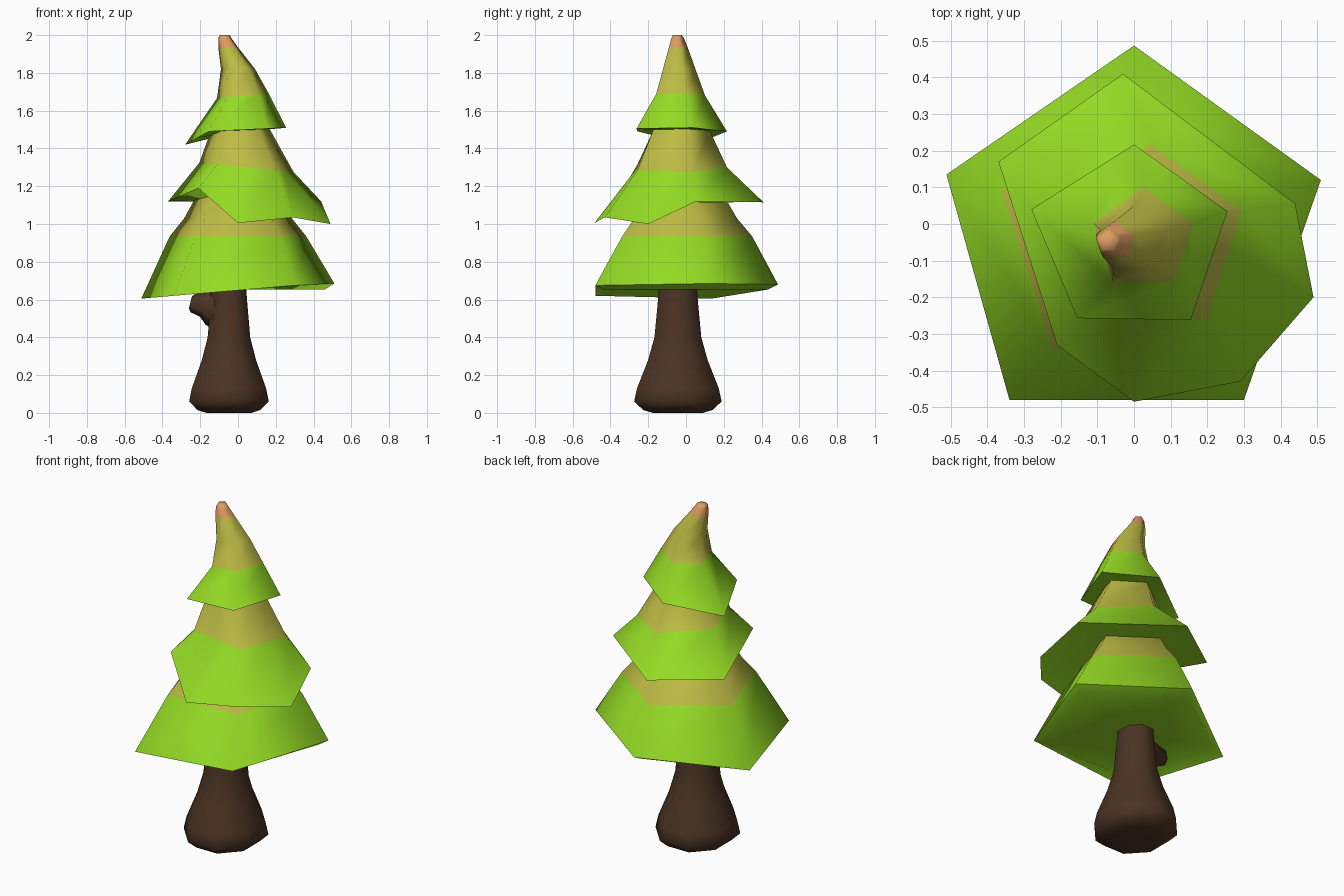
import bpy, bmesh, math
from mathutils import Vector

if "Cube" in bpy.data.objects:
    bpy.data.objects.remove(bpy.data.objects["Cube"])


def mat(name, rgb):
    m = bpy.data.materials.new(name)
    m.diffuse_color = (*rgb, 1)
    m.use_nodes = True
    m.node_tree.nodes["Principled BSDF"].inputs["Base Color"].default_value = m.diffuse_color
    return m


GREEN = mat("leaf green", (0.30, 0.71, 0.018))
OLIVE = mat("olive yellow", (0.51, 0.50, 0.058))
PEACH = mat("tip peach", (0.74, 0.34, 0.12))
BROWN = mat("bark brown", (0.07, 0.034, 0.017))


def loft(name, rings, slots, mats, angle):
    """Skin a stack of equal-length rings; slots gives the material of each band."""
    bm = bmesh.new()
    vs = [[bm.verts.new(p) for p in r] for r in rings]
    n = len(rings[0])
    for a, b, s in zip(vs, vs[1:], slots):
        for i in range(n):
            j = (i + 1) % n
            bm.faces.new((a[i], a[j], b[j], b[i])).material_index = s
    for ring, s in ((vs[0], slots[0]), (vs[-1], slots[-1])):
        c = bm.verts.new(sum((v.co for v in ring), Vector()) / n)
        for i in range(n):
            bm.faces.new((ring[i], ring[(i + 1) % n], c)).material_index = s
    bmesh.ops.recalc_face_normals(bm, faces=bm.faces)
    me = bpy.data.meshes.new(name)
    bm.to_mesh(me)
    bm.free()
    for m in mats:
        me.materials.append(m)
    ob = bpy.data.objects.new(name, me)
    bpy.context.collection.objects.link(ob)
    bpy.ops.object.select_all(action='DESELECT')
    ob.select_set(True)
    bpy.context.view_layer.objects.active = ob
    bpy.ops.object.shade_smooth_by_angle(angle=math.radians(angle))
    return ob


def penta(cx, cy, z, r, angles, tilt=0):
    """Points on a pentagon outline (corner at the back), height tilted along x."""
    out = []
    for a in angles:
        k = r * math.cos(math.radians(36)) / math.cos(math.radians((a - 90) % 72 - 36))
        x, y = k * math.cos(math.radians(a)), k * math.sin(math.radians(a))
        out.append(Vector((cx + x, cy + y, z + tilt * x)))
    return out


def tier(name, angles, upper, rim, slots, mats, base, level, inset):
    """Foliage skirt: upper rings, uneven rim, then an underside levelled towards base."""
    rings = [penta(*u[:4], angles, *u[4:]) for u in upper]
    rim = [Vector(p) for p in rim]
    c = sum(rim, Vector()) / len(rim)
    inner = []
    for p in rim:
        q = c + (p - c) * inset
        inner.append(Vector((q.x, q.y, p.z + (base - p.z) * level)))
    loft(name, rings + [rim, inner], slots + [slots[-1]], mats, 75)


FIVE = [90, 18, -54, -126, 162]
SEVEN = [90, 18, -18, -54, -90, -126, 162]

# Lower skirt
tier("lower_foliage", FIVE,
     [(0, -0.03, 1.22, 0.19), (0, -0.03, 1.03, 0.30), (0, -0.03, 0.935, 0.38)],
     [(0, 0.487, 0.68), (0.51, 0.12, 0.685), (0.30, -0.48, 0.675),
      (-0.34, -0.48, 0.62), (-0.512, 0.135, 0.605)],
     [1, 1, 0], [GREEN, OLIVE], 0.653, 1.0, 0.9)

# Middle skirt, with a drooping front right side
tier("middle_foliage", SEVEN,
     [(0.01, -0.04, 1.56, 0.14), (0.015, -0.04, 1.49, 0.168),
      (0.045, -0.045, 1.30, 0.262, -0.1)],
     [(-0.03, 0.41, 1.115), (0.44, 0.055, 1.12), (0.49, -0.20, 1.0),
      (0.29, -0.43, 1.035), (0, -0.485, 1.005), (-0.21, -0.33, 1.19),
      (-0.37, 0.17, 1.12)],
     [1, 1, 0], [GREEN, OLIVE], 1.13, 0.3, 0.87)

# Upper skirt with the bent tip
tier("upper_foliage", FIVE,
     [(-0.07, -0.048, 2.0, 0.027), (-0.07, -0.048, 1.985, 0.036),
      (-0.052, -0.046, 1.935, 0.055), (0.0, -0.045, 1.82, 0.095),
      (0.025, -0.042, 1.68, 0.143, 0.1)],
     [(0, 0.217, 1.49), (0.255, 0.035, 1.51), (0.155, -0.262, 1.505),
      (-0.155, -0.257, 1.49), (-0.28, 0.04, 1.42)],
     [2, 2, 1, 1, 0], [GREEN, OLIVE, PEACH], 1.5, 0.4, 0.86)

# Trunk: eight-sided flared profile
trunk_profile = [(0.0, 0.13), (0.015, 0.18), (0.06, 0.228), (0.13, 0.213),
                 (0.28, 0.155), (0.40, 0.122), (0.55, 0.108), (0.70, 0.095)]
trunk = []
for z, r in trunk_profile:
    trunk.append([Vector((-0.048 + r * math.cos(t), -0.043 + 1.1 * r * math.sin(t), z))
                  for t in (math.radians(22.5 + 45 * i) for i in range(8))])
loft("trunk", trunk, [0] * 7, [BROWN], 60)

# Broken branch stub on the left of the trunk
side, up = Vector((0, 0.75, 0)), Vector((0.24, 0, 0.97))
stub = []
for x, z, r in [(-0.09, 0.54, 0.11), (-0.15, 0.56, 0.095),
                (-0.185, 0.575, 0.068), (-0.24, 0.582, 0.05), (-0.252, 0.585, 0.032)]:
    c = Vector((x, -0.045, z))
    stub.append([c + r * (side * math.cos(t) + up * math.sin(t))
                 for t in (math.radians(30 + 60 * i) for i in range(6))])
loft("branch_stub", stub, [0] * 4, [BROWN], 75)
